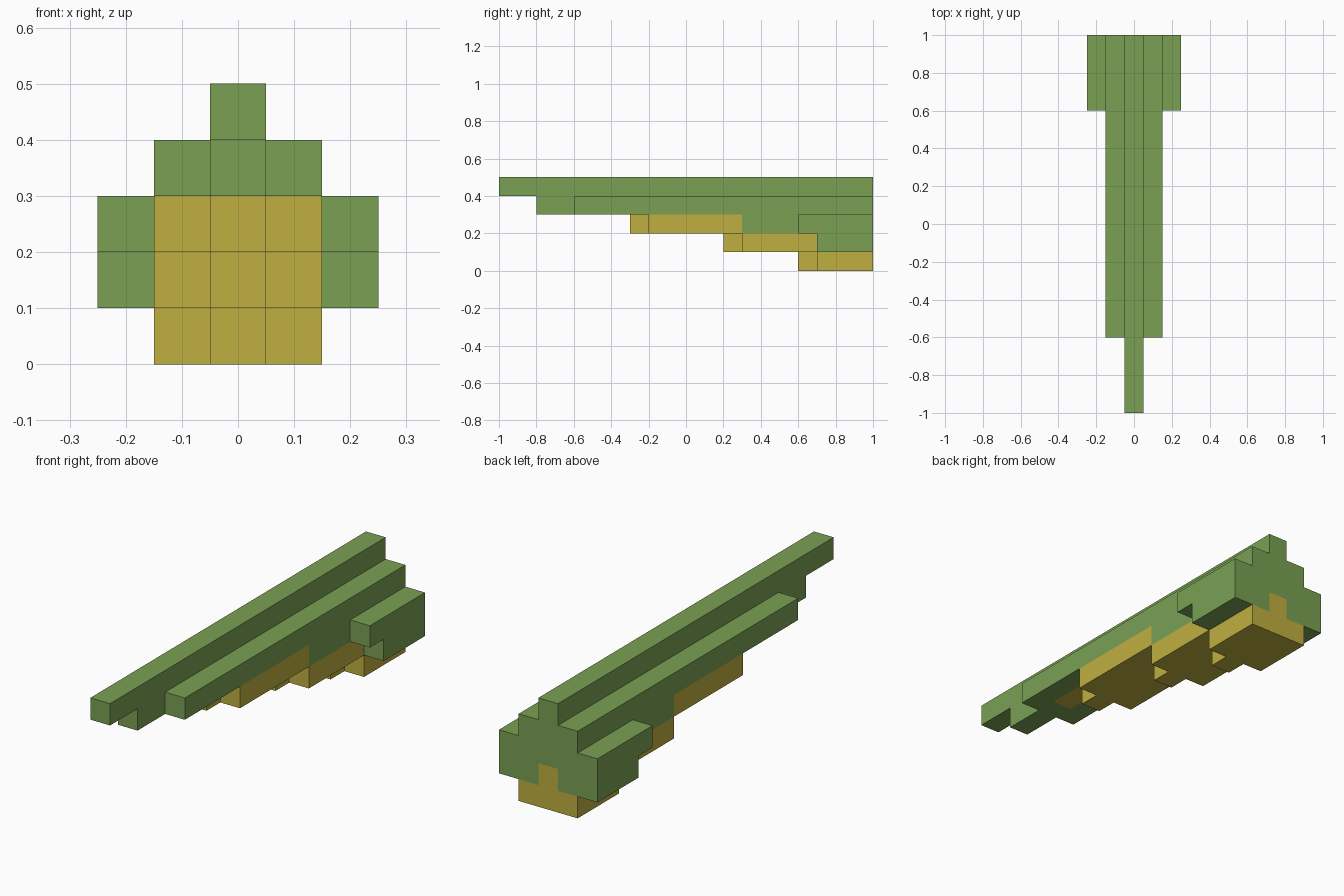
import bpy, bmesh
from mathutils import Vector

cube = bpy.data.objects.get("Cube")
if cube:
    bpy.data.objects.remove(cube)

STEP = 0.1
BACK = 10  # every row of blocks runs to the back end

# Block rows: (distance from the middle column, layer, first block along y)
ROWS = [
    (0, 4, -10),                          # top ridge
    (0, 3, -8), (1, 3, -6),               # upper body
    (0, 2, -3), (1, 2, -2), (2, 2, 6),    # middle body and side fins
    (0, 1, 2), (1, 1, 3), (2, 1, 7),      # lower body and side fins
    (0, 0, 6), (1, 0, 7),                 # base
]
cells = {(sx * col, y, layer)
         for col, layer, start in ROWS
         for sx in (-1, 1)
         for y in range(start, BACK)}


def is_yellow(cell, normal):
    """Colour rule for one exposed block face."""
    x, y, z = abs(cell[0]), cell[1], cell[2]
    if z == 0:
        return True
    if z == 1:
        return x == 0 or (x == 1 and y < 7)
    if z == 2:
        return x < 2 and y < 3
    # short tip of the belly colour on the underside of the upper body
    return z == 3 and x == 0 and normal.z < 0 and -5 <= y < -3


def make_material(name, colour):
    mat = bpy.data.materials.new(name)
    mat.use_nodes = True
    mat.diffuse_color = colour
    bsdf = next(n for n in mat.node_tree.nodes if n.type == 'BSDF_PRINCIPLED')
    bsdf.inputs["Base Color"].default_value = colour
    bsdf.inputs["Roughness"].default_value = 0.9
    return mat


def build_part(name, mat, yellow):
    """Make the outer faces of one colour, merged into large flat faces."""
    bm = bmesh.new()
    for cell in sorted(cells):
        centre = Vector((cell[0], cell[1] + 0.5, cell[2] + 0.5))
        for axis in range(3):
            for sign in (-1, 1):
                n = Vector((0, 0, 0))
                n[axis] = sign
                neighbour = tuple(cell[i] + int(n[i]) for i in range(3))
                if neighbour in cells or is_yellow(cell, n) != yellow:
                    continue
                u = Vector((0, 0, 0))
                u[(axis + 1) % 3] = 0.5
                v = n.cross(u)
                mid = centre + n * 0.5
                bm.faces.new([bm.verts.new((mid + a * u + b * v) * STEP)
                              for a, b in ((-1, -1), (1, -1), (1, 1), (-1, 1))])
    bmesh.ops.remove_doubles(bm, verts=bm.verts[:], dist=0.001)
    bmesh.ops.dissolve_limit(bm, angle_limit=0.02,
                             verts=bm.verts[:], edges=bm.edges[:])
    mesh = bpy.data.meshes.new(name)
    bm.to_mesh(mesh)
    bm.free()
    mesh.materials.append(mat)
    obj = bpy.data.objects.new(name, mesh)
    bpy.context.collection.objects.link(obj)
    return obj


green = make_material("leaf green", (0.195, 0.352, 0.088, 1))
gold = make_material("mustard yellow", (0.527, 0.429, 0.051, 1))

build_part("upper_body", green, False)
build_part("belly", gold, True)
